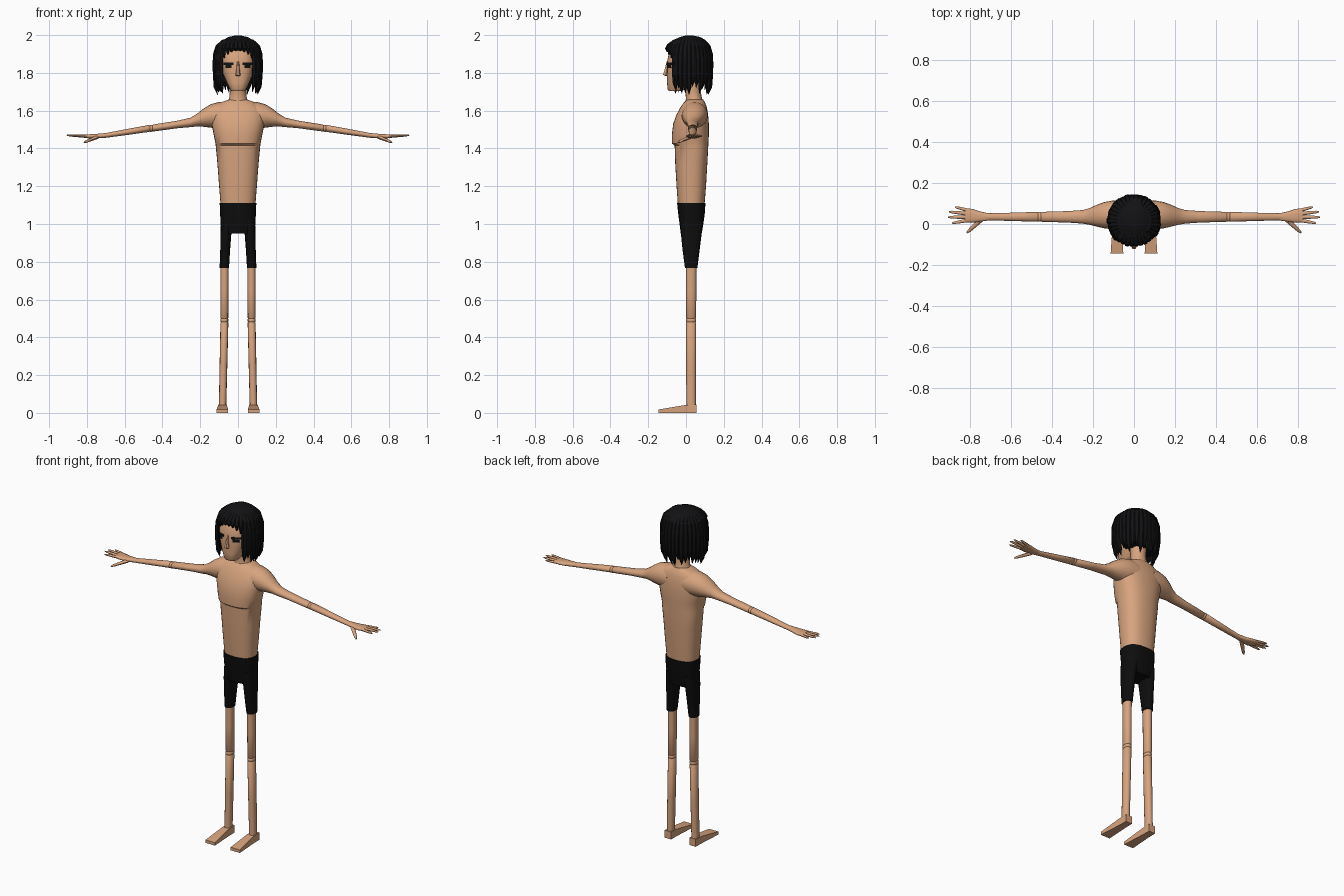
import bpy, bmesh, math, random
from mathutils import Vector

random.seed(4)


def material(name, rgb):
    m = bpy.data.materials.new(name)
    m.diffuse_color = (*rgb, 1)
    return m


SKIN = material("skin", (0.68, 0.37, 0.21))
HAIR = material("hair_black", (0.006, 0.006, 0.007))
CLOTH = material("shorts_black", (0.004, 0.004, 0.004))


def finish(name, bm, mat, angle=40):
    bmesh.ops.recalc_face_normals(bm, faces=bm.faces)
    me = bpy.data.meshes.new(name)
    bm.to_mesh(me)
    bm.free()
    me.materials.append(mat)
    me.shade_smooth()
    me.set_sharp_from_angle(angle=math.radians(angle))
    ob = bpy.data.objects.new(name, me)
    bpy.context.collection.objects.link(ob)
    return ob


def add_loft(bm, rings, u, v, sides=16, power=2.0, turn=0.0):
    """Skin over rings given as (centre, radius along u, radius along v)."""
    u, v = Vector(u), Vector(v)
    loops = []
    for c, ru, rv in rings:
        loop = []
        for i in range(sides):
            a = 2 * math.pi * i / sides + turn
            ca, sa = math.cos(a), math.sin(a)
            pu = math.copysign(abs(ca) ** (2 / power), ca) * ru
            pv = math.copysign(abs(sa) ** (2 / power), sa) * rv
            loop.append(bm.verts.new(Vector(c) + u * pu + v * pv))
        loops.append(loop)
    for a, b in zip(loops, loops[1:]):
        for i in range(sides):
            j = (i + 1) % sides
            bm.faces.new((a[i], a[j], b[j], b[i]))
    bm.faces.new(loops[0])
    bm.faces.new(loops[-1])


def loft(name, rings, u, v, mat, angle=40, **kw):
    bm = bmesh.new()
    add_loft(bm, rings, u, v, **kw)
    return finish(name, bm, mat, angle)


X, Y, Z = (1, 0, 0), (0, 1, 0), (0, 0, 1)


def stack(name, rows, mat, cx=0.0, **kw):
    """Upright loft from rows of (z, half width, front y, back y)."""
    rings = [((cx, (f + b) / 2, z), w, (b - f) / 2) for z, w, f, b in rows]
    return loft(name, rings, X, Y, mat, **kw)


# torso with the ledge under the chest
stack("torso", [(1.10, .092, -.043, .098), (1.20, .1, -.05, .106), (1.32, .109, -.057, .113),
                (1.415, .118, -.06, .118), (1.425, .119, -.074, .118), (1.47, .128, -.075, .121),
                (1.53, .14, -.068, .121), (1.58, .142, -.05, .117), (1.62, .125, -.028, .11),
                (1.645, .09, -.01, .1), (1.66, .045, .005, .09)],
      SKIN, sides=32, power=2.4, angle=35)
stack("neck", [(1.63, .065, -.01, .095), (1.665, .047, .0, .085), (1.70, .043, -.005, .078),
               (1.76, .045, -.01, .08)], SKIN, sides=16)

# head and nose
stack("head", [(1.705, .036, -.092, -.02), (1.715, .043, -.098, 0), (1.75, .06, -.1, .04),
               (1.80, .081, -.1, .08), (1.86, .092, -.1, .1), (1.92, .085, -.088, .1),
               (1.96, .06, -.05, .08)], SKIN, sides=32, power=2.6)
stack("nose", [(1.783, .011, -.108, -.09), (1.79, .014, -.124, -.09), (1.81, .010, -.117, -.09),
               (1.86, .006, -.103, -.09)], SKIN, sides=6)


# eyes and brows: thin strips following the face
def face_strip(name, x0, x1, z0, z1, s):
    bm = bmesh.new()
    cols = []
    for i in range(7):
        x = x0 + (x1 - x0) * i / 6
        y = -.1 * (1 - (x / .0885) ** 2.6) ** (1 / 2.6) - .004
        cols.append([bm.verts.new((s * x, y + d, z)) for z, d in
                     ((z0, 0), (z1, 0), (z1, .007), (z0, .007))])
    for a, b in zip(cols, cols[1:]):
        for k in range(4):
            bm.faces.new((a[k], a[(k + 1) % 4], b[(k + 1) % 4], b[k]))
    bm.faces.new(cols[0])
    bm.faces.new(cols[-1])
    finish(name, bm, HAIR, 30)


for s, side in ((1, "left"), (-1, "right")):
    face_strip("brow_" + side, .025, .076, 1.843, 1.856, s)
    face_strip("eye_" + side, .034, .066, 1.826, 1.841, s)

# hair: inner cap that steps back behind the face, then hanging locks
stack("hair_cap", [(1.75, .108, -.01, .122), (1.80, .116, -.03, .128), (1.87, .121, -.05, .133),
                   (1.915, .118, -.07, .133), (1.92, .112, -.1, .132), (1.95, .1, -.095, .125),
                   (1.975, .078, -.065, .1), (1.99, .05, -.03, .075), (1.997, .02, -.005, .04)],
      HAIR, sides=28, angle=25)
bm = bmesh.new()
COUNT = 34
for i in range(COUNT):
    a = 2 * math.pi * (i + .5) / COUNT
    out = Vector((math.sin(a), -math.cos(a), 0))
    tang = Vector((math.cos(a), math.sin(a), 0))
    r = 1 + random.uniform(-.02, .035)
    if math.cos(a) > .72:      # fringe above the forehead
        tip = 1.918 - .055 * (1 - math.cos(a)) / .28
        path = [(.2, 1.988, .006), (.6, 1.977, .013), (.9, 1.952, .016),
                (1.0, 1.93, .014), (1.0, tip, .004)]
    else:
        tip = random.uniform(1.68, 1.73)
        path = [(.2, 1.988, .006), (.6, 1.975, .013), (.87, 1.945, .017), (.98, 1.90, .018),
                (1.0, 1.85, .018), (.99, 1.79, .017), (.95, tip + .04, .013), (.86, tip, .001)]
    rings = [((out.x * .122 * k * r, .016 + out.y * .118 * k * r, z), w, min(w, .011))
             for k, z, w in path]
    add_loft(bm, rings, tang, out, sides=6)
finish("hair_locks", bm, HAIR, 25)

# shorts: hips, with the two legs added below
stack("shorts_hips", [(.95, .088, -.028, .083), (1.0, .092, -.034, .092), (1.06, .095, -.042, .1),
                      (1.11, .097, -.047, .103)], CLOTH, sides=24, power=2.6)

for s, side in ((1, "left"), (-1, "right")):
    # leg of the shorts
    rings = [((s * .0725, .0275, .768), .025, .033), ((s * .068, .027, .86), .026, .045),
             ((s * .064, .028, .95), .029, .055), ((s * .055, .03, 1.02), .035, .06)]
    loft("shorts_leg_" + side, rings, X, Y, CLOTH, sides=16, power=2.4)

    # leg with a creased knee
    rings = [((s * x, .027, z), w, w * 1.28) for z, x, w in
             ((.02, .082, .0195), (.25, .077, .0205), (.477, .072, .021), (.481, .072, .0185),
              (.485, .072, .021), (.496, .072, .021), (.5, .072, .0185), (.504, .072, .021),
              (.65, .0715, .0215), (.80, .071, .022))]
    loft("leg_" + side, rings, X, Y, SKIN, sides=12, power=2.3)

    # wedge foot
    q = math.sqrt(2)
    rings = [((s * .082, .055, .022), .021 * q, .022 * q), ((s * .082, 0, .021), .022 * q, .021 * q),
             ((s * .083, -.145, .009), .031 * q, .009 * q)]
    loft("foot_" + side, rings, X, Z, SKIN, sides=4, turn=math.pi / 4, angle=30)

    # arm, blending out of the shoulder, with a creased elbow
    rings = [((s * x, .037 + c, z), ry, rz) for x, c, z, ry, rz in
             ((.05, .008, 1.575, .07, .074), (.1, .008, 1.576, .07, .07),
              (.145, .006, 1.572, .064, .062), (.185, .003, 1.562, .052, .047),
              (.215, .0, 1.551, .041, .034), (.25, -.002, 1.538, .033, .025),
              (.32, -.002, 1.527, .028, .02), (.45, -.002, 1.508, .024, .0185),
              (.453, -.002, 1.508, .0215, .016), (.456, -.002, 1.507, .024, .0185),
              (.464, -.002, 1.506, .024, .0185), (.467, -.002, 1.506, .0215, .016),
              (.47, -.002, 1.506, .024, .0185), (.60, -.002, 1.485, .02, .0155),
              (.70, -.002, 1.469, .0175, .0125), (.73, -.001, 1.467, .019, .012))]
    loft("arm_" + side, rings, Y, Z, SKIN, sides=20, angle=50)

    # palm, fingers and thumb
    rings = [((s * x, y, z), ry, rz) for x, y, z, ry, rz in
             ((.71, .035, 1.468, .0175, .012), (.75, .036, 1.465, .025, .0125),
              (.79, .04, 1.464, .034, .011), (.825, .042, 1.466, .034, .008))]
    bm = bmesh.new()
    add_loft(bm, rings, Y, Z, sides=14, power=2.4)
    fingers = [((.80, .064, 1.465), (.873, .083, 1.467), .008),
               ((.81, .05, 1.466), (.903, .06, 1.469), .0085),
               ((.81, .034, 1.466), (.907, .033, 1.47), .0085),
               ((.81, .018, 1.465), (.888, .004, 1.467), .008),
               ((.745, .022, 1.46), (.815, -.043, 1.432), .0105)]
    for p, t, w in fingers:
        p, t = (Vector((s * k[0], k[1], k[2])) for k in (p, t))
        d = (t - p).normalized()
        u = Vector(Z).cross(d).normalized()
        rings = [(p.lerp(t, k), w * g, w * g * .85) for k, g in
                 ((0, 1.15), (.5, .95), (.85, .75), (1, .3))]
        add_loft(bm, rings, u, d.cross(u), sides=8)
    finish("hand_" + side, bm, SKIN, 50)
